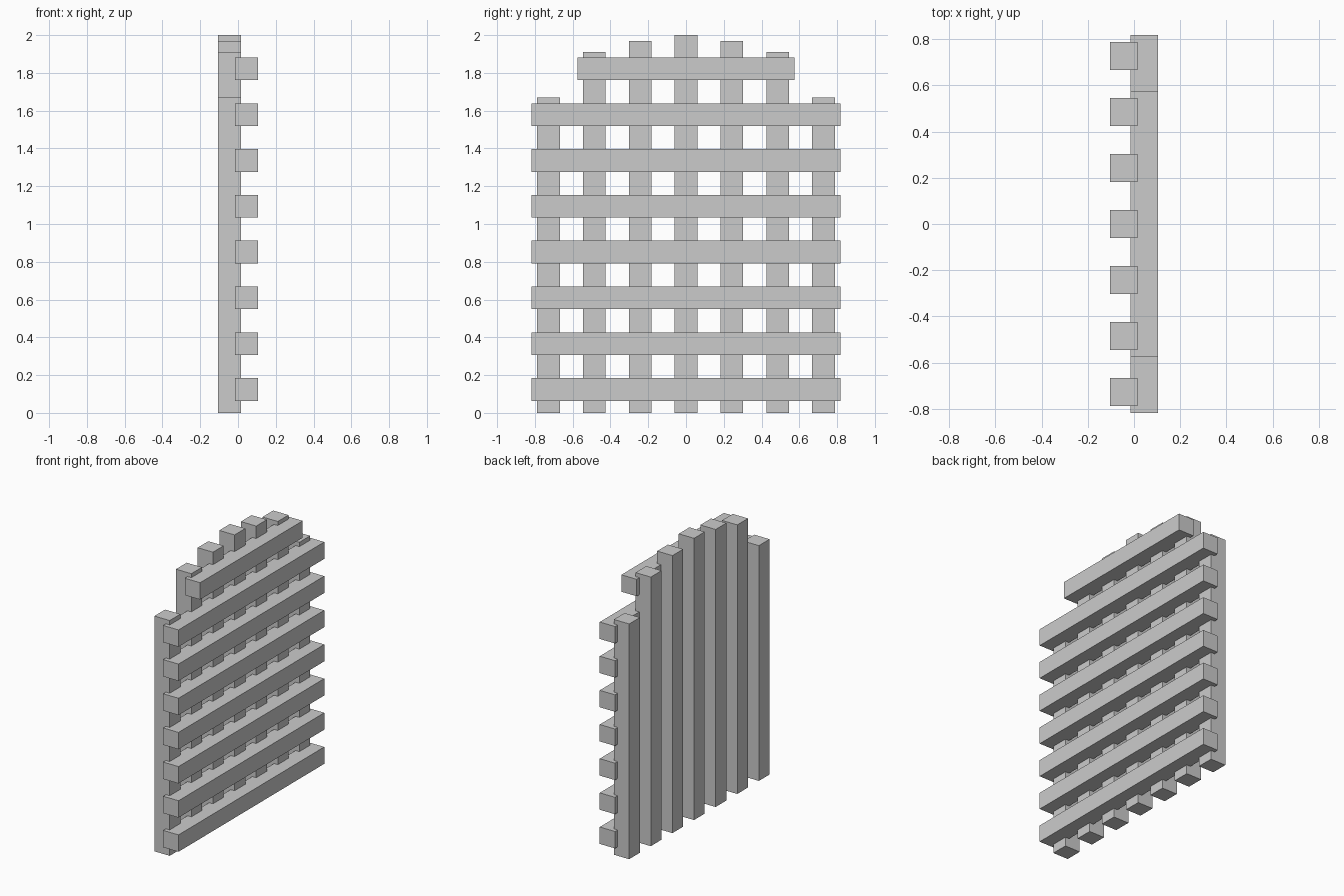
import bpy

if "Cube" in bpy.data.objects:
    bpy.data.objects.remove(bpy.data.objects["Cube"])

W = 0.12        # square bar thickness
PITCH = 0.2425  # spacing of bars in both directions


def bar(name, centre, size):
    bpy.ops.mesh.primitive_cube_add(size=1, location=centre)
    ob = bpy.context.object
    ob.name = name
    ob.scale = size
    bpy.ops.object.transform_apply(location=False, rotation=False, scale=True)
    return ob


# Upright bars, stepped to form an arched top
heights = [2.0, 1.97, 1.91, 1.67]
for i in range(-3, 4):
    h = heights[abs(i)]
    bar(f"upright_bar_{i + 4}", (-0.045, i * PITCH, h / 2), (W, W, h))

# Cross bars, overlapping the uprights; the top one is shorter
for k in range(8):
    length = 1.15 if k == 7 else 1.635
    bar(f"cross_bar_{k + 1}", (0.045, 0, 0.124 + k * PITCH), (W, length, W))
